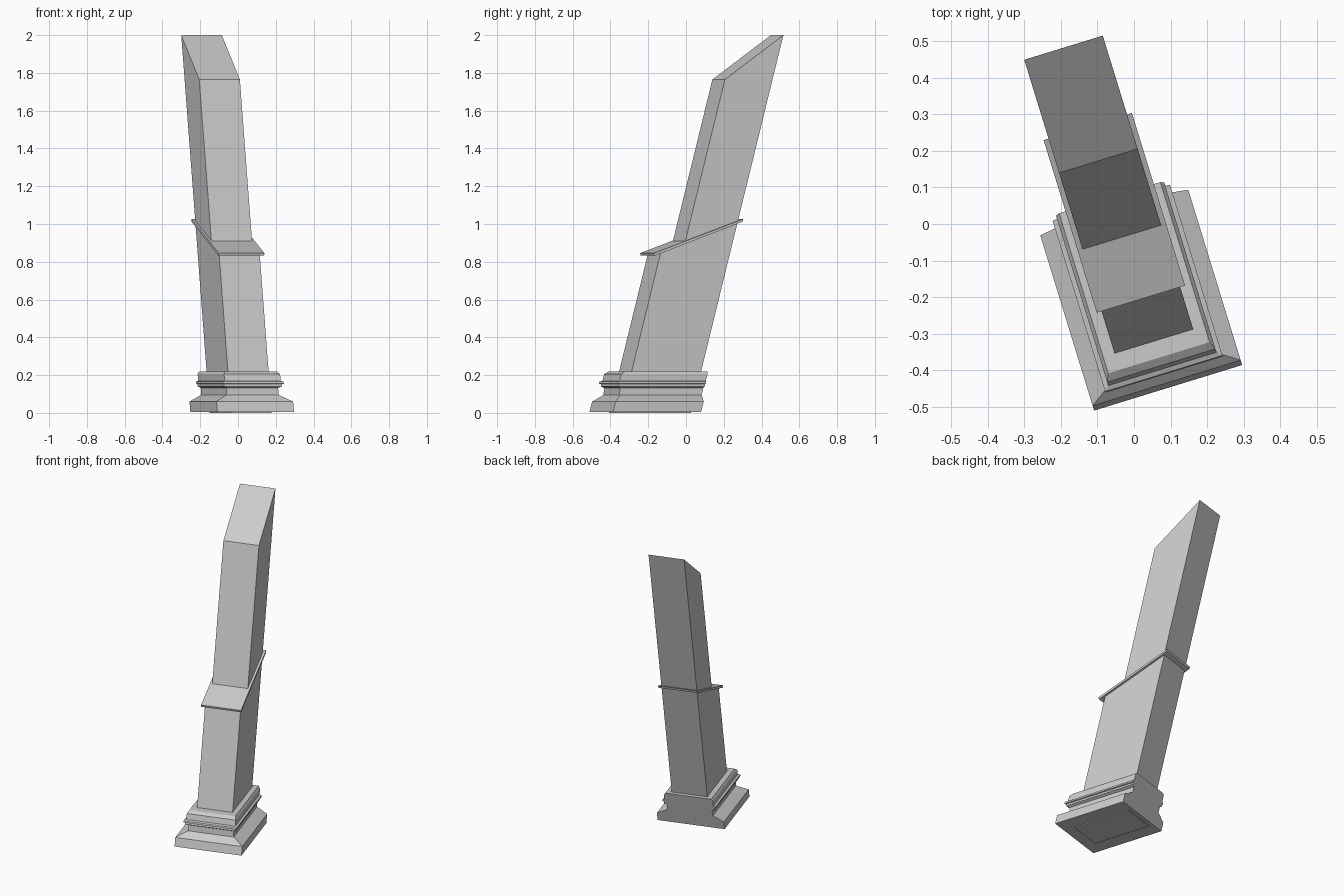
import bpy, bmesh, math

if "Cube" in bpy.data.objects:
    bpy.data.objects.remove(bpy.data.objects["Cube"])

ANG = math.radians(17.1)   # plan rotation
LEAN = 0.256               # backward shear per unit height
CU = -0.0425               # centre line across the width


def place(u, v, z):
    c, s = math.cos(ANG), math.sin(ANG)
    u += CU
    return (c * u - s * v, s * u + c * v, z)


def make(name, rings):
    """Loft closed four-or-more point rings and cap both ends."""
    bm = bmesh.new()
    rows = [[bm.verts.new(place(*p)) for p in r] for r in rings]
    n = len(rows[0])
    for a, b in zip(rows, rows[1:]):
        for i in range(n):
            bm.faces.new((a[i], a[(i + 1) % n], b[(i + 1) % n], b[i]))
    bm.faces.new(rows[0][::-1])
    bm.faces.new(rows[-1])
    bmesh.ops.recalc_face_normals(bm, faces=bm.faces)
    me = bpy.data.meshes.new(name)
    bm.to_mesh(me)
    bm.free()
    ob = bpy.data.objects.new(name, me)
    bpy.context.collection.objects.link(ob)
    return ob


def side_extrude(name, profile, half):
    """Extrude a (v, z) side profile across the width."""
    make(name, [[(u, v, z) for v, z in profile] for u in (-half, half)])


def front_low(z):
    return -0.379 + LEAN * z


def front_up(z):
    return -0.258 + LEAN * z


def back(z):
    return 0.006 + LEAN * z


# moulded base: height, half width, front position
layers = [(0.006, 0.212, -0.456), (0.06, 0.212, -0.442), (0.085, 0.165, -0.41),
          (0.095, 0.145, -0.40), (0.132, 0.143, -0.396), (0.14, 0.160, -0.41),
          (0.152, 0.160, -0.408), (0.155, 0.168, -0.418), (0.165, 0.168, -0.415),
          (0.17, 0.155, -0.402), (0.205, 0.155, -0.392), (0.22, 0.145, -0.37)]
make("moulded_base", [[(-h, f, z), (h, f, z), (h, 0.03 + 0.265 * z, z), (-h, 0.03 + 0.265 * z, z)]
                      for z, h, f in layers])

# lower shaft, with its top following the sloping ledge
side_extrude("lower_shaft", [(front_low(0), 0), (back(0), 0),
                             (back(1.008), 1.008), (front_low(0.85), 0.85)], 0.1125)

# sloping ledge
side_extrude("sloping_ledge", [(-0.198, 0.832), (0.288, 1.012),
                               (0.292, 1.027), (-0.202, 0.846)], 0.1265)

# upper shaft with slanted top
side_extrude("upper_shaft", [(front_up(0.905), 0.905), (back(1.0), 1.0),
                             (back(2.0), 2.0), (front_up(1.765), 1.765)], 0.1125)
